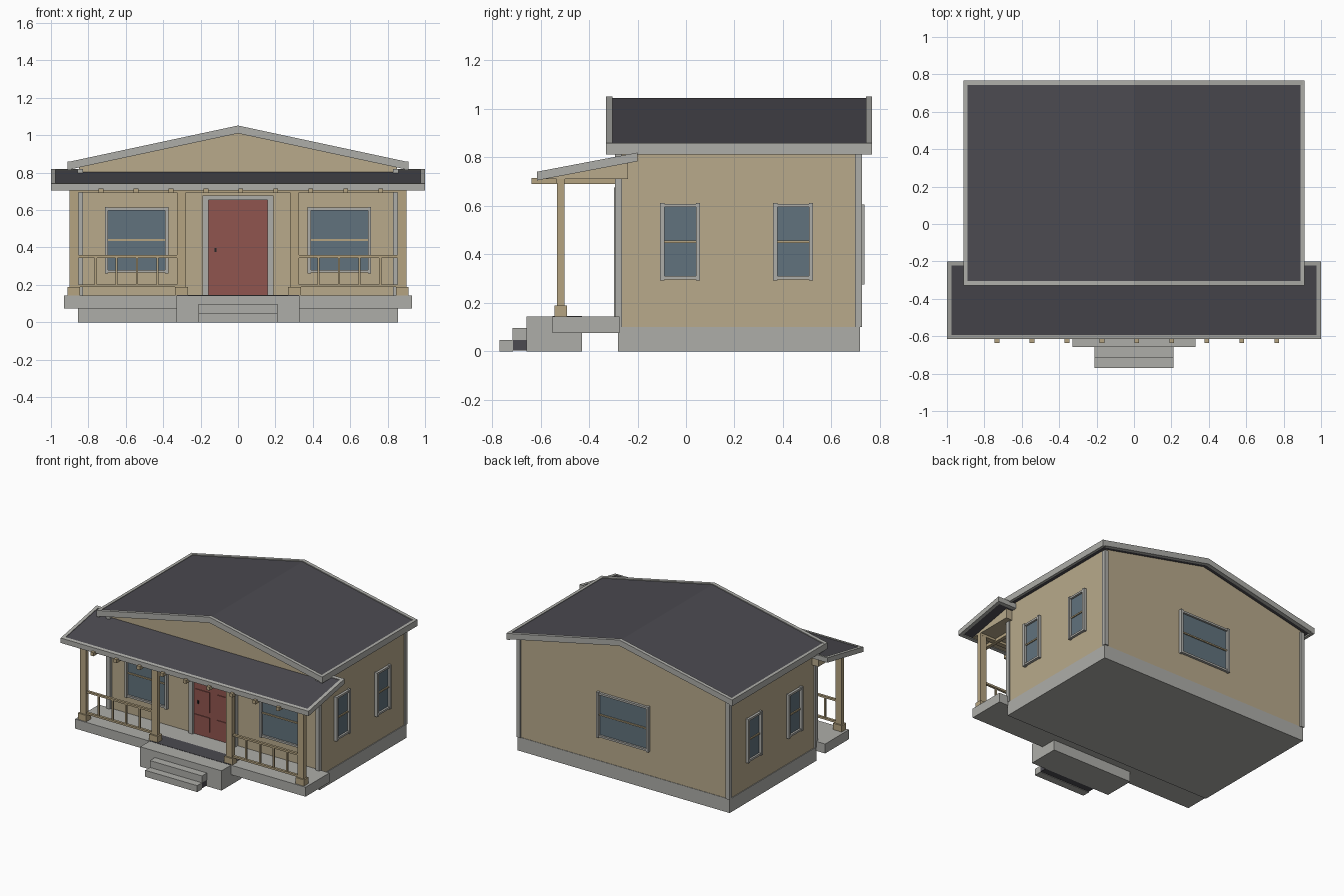
import bpy, bmesh
from math import radians
from mathutils import Matrix, Vector

cube = bpy.data.objects.get("Cube")
if cube:
    bpy.data.objects.remove(cube, do_unlink=True)


def material(name, rgb):
    m = bpy.data.materials.new(name)
    m.use_nodes = True
    col = (*rgb, 1)
    m.diffuse_color = col
    bsdf = m.node_tree.nodes["Principled BSDF"]
    bsdf.inputs["Base Color"].default_value = col
    bsdf.inputs["Roughness"].default_value = 0.8
    return m


SIDING = material("tan siding", (0.48, 0.40, 0.26))
TIMBER = material("tan timber", (0.46, 0.37, 0.22))
TRIM = material("light grey trim", (0.42, 0.42, 0.395))
SHINGLE = material("dark shingles", (0.07, 0.068, 0.08))
RED = material("red door paint", (0.28, 0.09, 0.077))
GLASS = material("blue glass", (0.12, 0.17, 0.205))
BLACK = material("black metal", (0.02, 0.02, 0.02))


def finish(name, bm, mat):
    bmesh.ops.recalc_face_normals(bm, faces=bm.faces)
    me = bpy.data.meshes.new(name)
    bm.to_mesh(me)
    bm.free()
    me.materials.append(mat)
    ob = bpy.data.objects.new(name, me)
    bpy.context.collection.objects.link(ob)
    return ob


def boxes(name, mat, spans, frame=Matrix()):
    """Each span is x0, x1, y0, y1, z0, z1 in the given frame."""
    bm = bmesh.new()
    for x0, x1, y0, y1, z0, z1 in spans:
        size = Matrix.Diagonal((x1 - x0, y1 - y0, z1 - z0, 1))
        mid = Matrix.Translation(((x0 + x1) / 2, (y0 + y1) / 2, (z0 + z1) / 2))
        bmesh.ops.create_cube(bm, size=1, matrix=frame @ mid @ size)
    return finish(name, bm, mat)


def prisms(name, mat, profile, axis, spans):
    """Extrude a profile of (horizontal, z) points along x or y."""
    bm = bmesh.new()
    for a, b in spans:
        if axis == "y":
            pts, push = [(h, a, z) for h, z in profile], (0, b - a, 0)
        else:
            pts, push = [(a, h, z) for h, z in profile], (b - a, 0, 0)
        face = bm.faces.new([bm.verts.new(p) for p in pts])
        out = bmesh.ops.extrude_face_region(bm, geom=[face])
        moved = [v for v in out["geom"] if isinstance(v, bmesh.types.BMVert)]
        bmesh.ops.translate(bm, verts=moved, vec=Vector(push))
    return finish(name, bm, mat)


# House body
WX, FRONT, BACK = 0.85, -0.27, 0.715
boxes("foundation", TRIM, [(-0.855, 0.855, -0.28, BACK + 0.003, 0, 0.1)])
prisms("walls", SIDING,
       [(-WX, 0.1), (WX, 0.1), (WX, 0.83), (0, 1.012), (-WX, 0.83)],
       "y", [(FRONT, BACK)])
corners = []
for x in (-0.859, 0.829):
    for y in (-0.293, 0.697):
        corners.append((x, x + 0.03, y, y + 0.03, 0.1, 0.82))
boxes("corner_trim", TRIM, corners)


# Main gable roof
def chevron(half, top, thick):
    slope = 0.195 / 0.91
    low = top - half * slope
    return [(-half, low), (0, top), (half, low),
            (half, low - thick), (0, top - thick), (-half, low - thick)]


prisms("main_roof", SHINGLE, chevron(0.9, 1.046, 0.033), "y", [(-0.31, 0.75)])
prisms("barge_boards", TRIM, chevron(0.91, 1.052, 0.042), "y",
       [(-0.33, -0.304), (0.742, 0.768)])
boxes("eave_fascias", TRIM, [(s * 0.9 - 0.011, s * 0.9 + 0.011, -0.33, 0.768, 0.813, 0.859)
                             for s in (-1, 1)])


# Porch roof
def lean_to(y0, y1, top_drop, thick):
    def z(y):
        return 0.82 + (y + 0.2) * 0.19 - top_drop
    return [(y0, z(y0)), (y1, z(y1)), (y1, z(y1) - thick), (y0, z(y0) - thick)]


prisms("porch_roof", SHINGLE, lean_to(-0.605, -0.21, 0.004, 0.026), "x", [(-0.985, 0.985)])
prisms("porch_roof_side_trim", TRIM, lean_to(-0.615, -0.2, 0, 0.036), "x",
       [(-1, -0.976), (0.976, 1)])
prisms("porch_roof_front_trim", TRIM, lean_to(-0.615, -0.593, 0, 0.036), "x", [(-1, 1)])
prisms("porch_roof_back_trim", TRIM, lean_to(-0.222, -0.2, 0, 0.036), "x", [(-1, 1)])
prisms("porch_roof_framing", SIDING,
       [(-0.59, 0.712), (-0.24, 0.712), (-0.24, 0.785)], "x", [(-0.9, 0.9)])
boxes("porch_joists", TIMBER, [(-0.745 + i * 0.187, -0.72 + i * 0.187, -0.637, -0.245, 0.69, 0.716)
                               for i in range(9)])
boxes("porch_beam", TIMBER, [(-0.9, 0.9, -0.535, -0.5, 0.695, 0.714)])

# Porch floor and steps
boxes("porch_floor", TRIM, [(-0.93, 0.93, -0.55, -0.275, 0.075, 0.144)])
boxes("porch_landing", TRIM, [(-0.328, 0.328, -0.658, -0.43, 0, 0.144)])
boxes("landing_strip", SHINGLE, [(-0.325, 0.325, -0.55, -0.43, 0.143, 0.146)])
boxes("steps", TRIM, [(-0.21, 0.21, -0.715, -0.655, 0.047, 0.097),
                      (-0.21, 0.21, -0.77, -0.713, 0, 0.047)])
boxes("step_underside", SHINGLE, [(-0.207, 0.207, -0.714, -0.657, 0.004, 0.048)])

# Porch posts and railings
PY = -0.517
posts, bases = [], []
for x in (-0.878, -0.302, 0.302, 0.878):
    posts.append((x - 0.024, x + 0.024, PY - 0.016, PY + 0.016, 0.14, 0.71))
    bases.append((x - 0.034, x + 0.034, PY - 0.026, PY + 0.026, 0.144, 0.19))
boxes("porch_posts", TIMBER, posts)
boxes("post_bases", TIMBER, bases)
rails, balusters = [], []
for s in (-1, 1):
    x0, x1 = sorted((s * 0.32, s * 0.86))
    for z in (0.188, 0.345):
        rails.append((x0, x1, PY - 0.009, PY + 0.009, z, z + 0.014))
    for i in range(4):
        x = s * (0.43 + i * 0.11)
        balusters.append((x - 0.006, x + 0.006, PY - 0.006, PY + 0.006, 0.2, 0.347))
boxes("railings", TIMBER, rails)
boxes("balusters", TIMBER, balusters)

# Front door
boxes("door", RED, [(-0.16, 0.16, -0.282, -0.265, 0.14, 0.657)])
panels = []
for x0, x1 in ((-0.15, -0.03), (0.03, 0.15)):
    for z0, z1 in ((0.185, 0.29), (0.325, 0.475), (0.51, 0.605)):
        panels.append((x0, x1, -0.287, -0.281, z0, z1))
boxes("door_panels", RED, panels)
boxes("door_frame", TRIM, [(-0.19, -0.157, -0.298, -0.265, 0.14, 0.677),
                           (0.157, 0.19, -0.298, -0.265, 0.14, 0.677),
                           (-0.16, 0.16, -0.298, -0.265, 0.655, 0.677)])
boxes("door_handle", BLACK, [(-0.125, -0.115, -0.294, -0.28, 0.375, 0.397)])


# Windows: the local -y axis points out of the wall
def window(name, x, y, turn, width, z0, z1):
    frame = Matrix.Translation((x, y, 0)) @ Matrix.Rotation(radians(turn), 4, "Z")
    w, t, mid = width / 2, 0.018, (z0 + z1) / 2
    boxes(name + "_glass", GLASS, [(-w + t, w - t, -0.004, 0.005, z0 + t, z1 - t)], frame)
    boxes(name + "_frame", TRIM,
          [(-w, -w + t, -0.022, 0.005, z0, z1), (w - t, w, -0.022, 0.005, z0, z1),
           (-w + t, w - t, -0.018, 0.005, z0 + 0.004, z0 + t),
           (-w + t, w - t, -0.018, 0.005, z1 - t, z1 - 0.004)], frame)
    boxes(name + "_bar", TIMBER, [(-w + t, w - t, -0.012, 0.005, mid - 0.005, mid + 0.005)], frame)


for side, s in (("right", -1), ("left", 1)):
    window("front_window_" + side, s * 0.542, FRONT, 0, 0.34, 0.262, 0.617)
    for place, y in (("front", -0.024), ("rear", 0.442)):
        window(f"{side}_{place}_window", s * WX, y, s * 90, 0.165, 0.292, 0.613)
window("back_window", 0, BACK, 180, 0.42, 0.275, 0.605)
